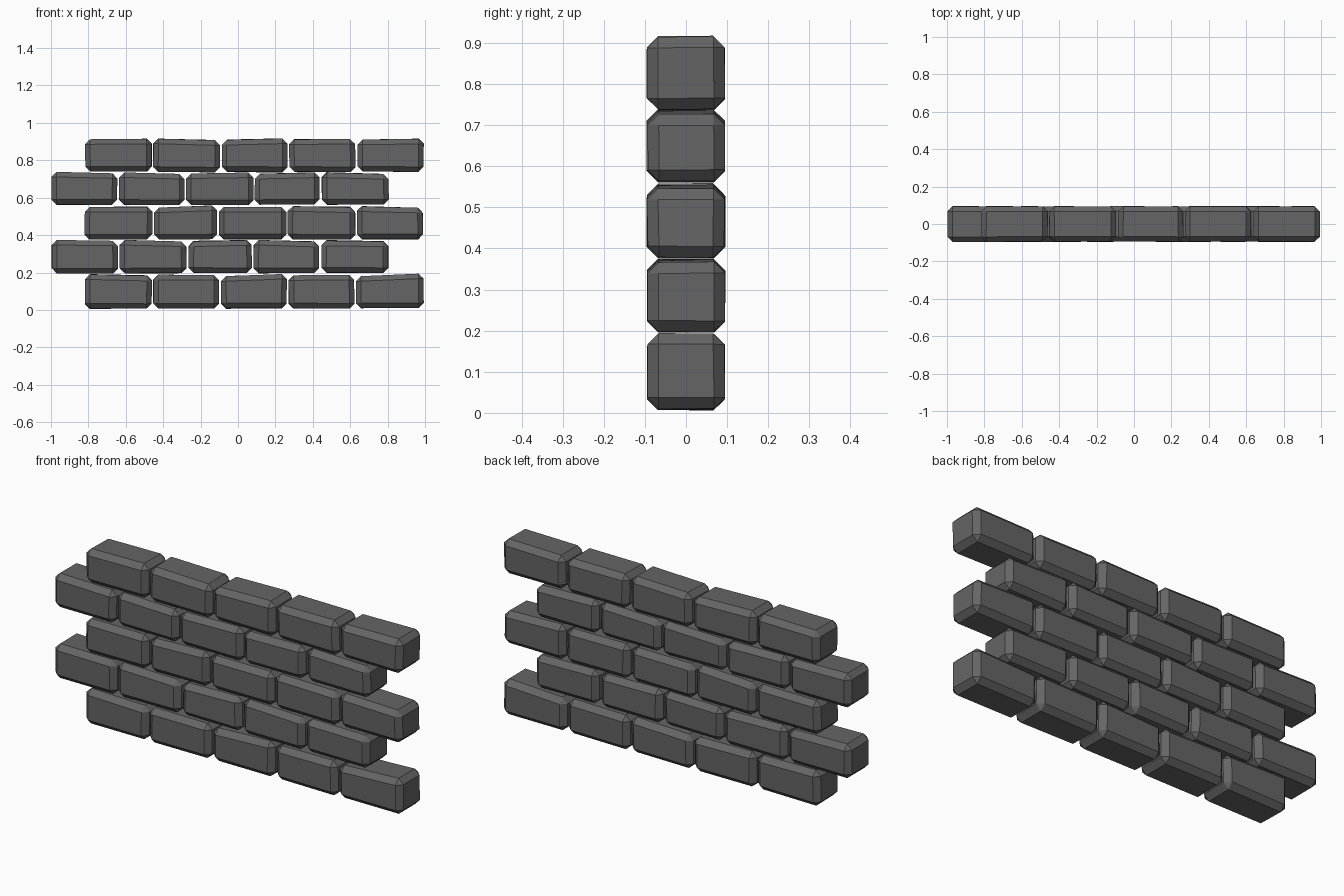
import bpy, bmesh, random
from mathutils import Vector

if "Cube" in bpy.data.objects:
    bpy.data.objects.remove(bpy.data.objects["Cube"])

random.seed(7)

stone = bpy.data.materials.new("dark grey stone")
stone.diffuse_color = (0.13, 0.13, 0.13, 1)
stone.use_nodes = True
stone.node_tree.nodes["Principled BSDF"].inputs["Base Color"].default_value = stone.diffuse_color

# Each course: bottom z, top z, joint positions along x, top-edge slope per brick
COURSES = [
    (0.005, 0.190, (-0.822, -0.457, -0.095, 0.267, 0.627, 0.998), (-.006, -.004, .012, .002, .018)),
    (0.195, 0.373, (-1.0, -0.637, -0.270, 0.078, 0.441, 0.810), (-.004, -.006, .006, -.010, -.004)),
    (0.375, 0.555, (-0.826, -0.454, -0.106, 0.262, 0.633, 0.993), (.002, .014, .002, -.004, -.008)),
    (0.560, 0.735, (-1.0, -0.642, -0.283, 0.086, 0.443, 0.810), (-.010, -.008, .006, .010, -.010)),
    (0.735, 0.915, (-0.822, -0.457, -0.090, 0.268, 0.633, 0.998), (.002, -.006, .008, .002, .008)),
]
HALF_DEPTH = 0.096
CHAMFER = 0.027


def brick(name, x0, x1, z0, z1, slope):
    """Hand-cut brick: uneven box with one wide chamfer on every edge."""
    bm = bmesh.new()
    bmesh.ops.create_cube(bm, size=2)
    for v in bm.verts:
        sx, sy, sz = v.co
        x = (x0 + x1) / 2 + sx * ((x1 - x0) / 2 - 0.002)
        y = sy * HALF_DEPTH
        z = z1 + sx * slope / 2 if sz > 0 else z0
        inset = Vector((sx * random.uniform(0, .006),
                        sy * random.uniform(0, .004),
                        sz * random.uniform(0, .006)))
        v.co = Vector((x, y, z)) - inset
    bmesh.ops.bevel(bm, geom=bm.edges[:], offset=CHAMFER, segments=1,
                    affect='EDGES', profile=0.5)
    bmesh.ops.recalc_face_normals(bm, faces=bm.faces[:])
    mesh = bpy.data.meshes.new(name)
    bm.to_mesh(mesh)
    bm.free()
    mesh.materials.append(stone)
    bpy.context.collection.objects.link(bpy.data.objects.new(name, mesh))


# Lay the staggered courses from the ground up
for row, (z0, z1, joints, slopes) in enumerate(COURSES, 1):
    for i, slope in enumerate(slopes):
        brick(f"brick_row{row}_{i + 1}", joints[i], joints[i + 1], z0, z1, slope)
